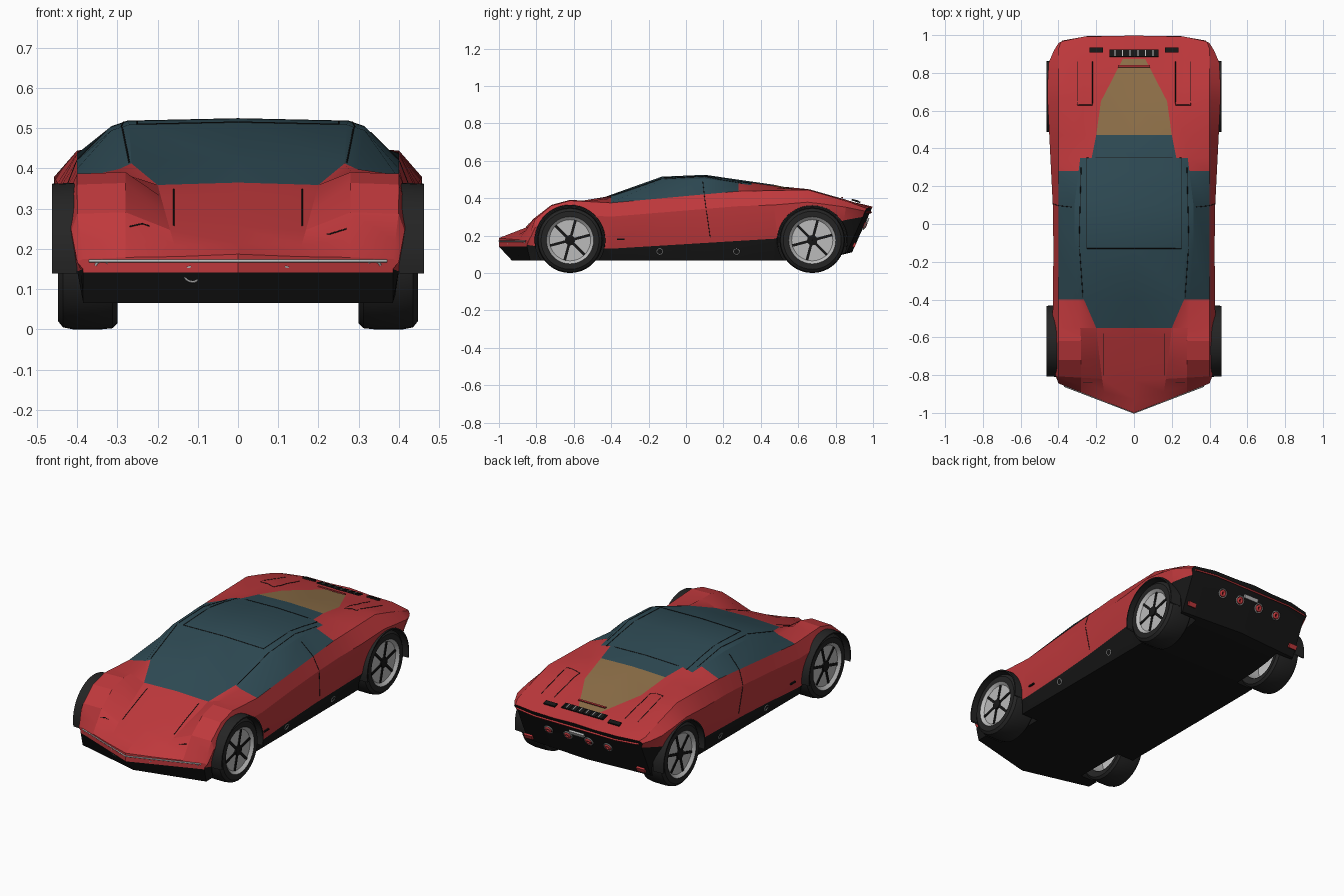
import bpy, bmesh, math
from mathutils import Vector, Matrix
from mathutils.bvhtree import BVHTree

if "Cube" in bpy.data.objects:
    bpy.data.objects.remove(bpy.data.objects["Cube"])


def mat(name, r, g, b):
    m = bpy.data.materials.new(name)
    m.diffuse_color = (r, g, b, 1)
    m.use_nodes = True
    m.node_tree.nodes["Principled BSDF"].inputs["Base Color"].default_value = m.diffuse_color
    return m


RED = mat("red_paint", .52, .04, .045)
BLACK = mat("black_trim", .008, .008, .008)
GLASS = mat("tinted_glass", .028, .07, .09)
BROWN = mat("engine_glass", .27, .16, .065)
SILVER = mat("silver", .5, .5, .5)
RUBBER = mat("rubber", .018, .018, .018)


def make(name, bm, mats, smooth=None):
    bmesh.ops.recalc_face_normals(bm, faces=bm.faces)
    me = bpy.data.meshes.new(name)
    bm.to_mesh(me)
    bm.free()
    for m in mats:
        me.materials.append(m)
    ob = bpy.data.objects.new(name, me)
    bpy.context.collection.objects.link(ob)
    if smooth:
        bpy.ops.object.select_all(action='DESELECT')
        ob.select_set(True)
        bpy.context.view_layer.objects.active = ob
        bpy.ops.object.shade_smooth_by_angle(angle=math.radians(smooth))
    return ob


def box(name, loc, size, m, rot=(0, 0, 0)):
    bm = bmesh.new()
    bmesh.ops.create_cube(bm, size=1)
    bm.transform(Matrix.Diagonal((*size, 1)))
    ob = make(name, bm, [m])
    ob.location, ob.rotation_euler = loc, rot
    return ob


def lathe(name, profile, m, loc, n=36, a0=0, a1=360, closed=True):
    """Revolve (radius, x) points about the x axis."""
    bm = bmesh.new()
    full = a1 - a0 == 360
    rings = []
    for i in range(n if full else n + 1):
        a = math.radians(a0 + (a1 - a0) * i / n)
        rings.append([bm.verts.new((x, r * math.cos(a), r * math.sin(a))) for r, x in profile])
    k = len(profile)
    for i in range(n):
        p, q = rings[i], rings[(i + 1) % len(rings)]
        for j in range(k if closed else k - 1):
            bm.faces.new((p[j], p[(j + 1) % k], q[(j + 1) % k], q[j]))
    ob = make(name, bm, [m], 35)
    ob.location = loc
    return ob


def line(name, pts, r, m):
    cu = bpy.data.curves.new(name, 'CURVE')
    cu.dimensions, cu.bevel_depth, cu.bevel_resolution = '3D', r, 0
    sp = cu.splines.new('POLY')
    sp.points.add(len(pts) - 1)
    for p, c in zip(sp.points, pts):
        p.co = (*c, 1)
    cu.materials.append(m)
    ob = bpy.data.objects.new(name, cu)
    bpy.context.collection.objects.link(ob)


def ring(name, loc, normal, r, m, tube=.004):
    q = Vector(normal).to_track_quat('Z', 'Y')
    pts = [Vector(loc) + q @ Vector((r * math.cos(a), r * math.sin(a), 0))
           for a in [i * math.tau / 16 for i in range(17)]]
    line(name, pts, tube, m)


# Body profiles along the length, the rest of each section follows from them
WIDTH = [(-1, .4), (-.62, .432), (0, .425), (.7, .46), (.9, .45), (1, .4)]
SILL = [(-1, .15), (-.4, .13), (.5, .185), (.86, .28), (1, .3)]
SHOULDER = [(-1, .175), (-.72, .36), (-.62, .387), (-.4, .375), (.28, .437), (.65, .445), (1, .345)]
ROOF = [(-1, .187), (-.8, .265), (-.55, .365), (-.13, .515), (.1, .525), (.47, .472), (1, .355)]
GLASS_EDGE = [(-1, .15), (-.55, .2), (-.4, .265), (.1, .275), (.47, .2), (.65, .175), (.87, .06), (1, .12)]
RAIL = [(-1, .28), (-.62, .28), (-.13, .315), (.1, .315), (.47, .27), (1, .265)]
STATIONS = [-1, -.93, -.83, -.72, -.62, -.55, -.4, -.13, .1, .28, .35, .47, .65, .75, .87, .95, 1]


def at(curve, t):
    for (a, u), (b, v) in zip(curve, curve[1:]):
        if t <= b:
            return u + (v - u) * (t - a) / (b - a)


def place(x, t, z):
    y = t + .39 * x * max(0, (-.8 - t) / .2)            # arrow-shaped nose
    y -= max(0, (t - .8) / .2) * ((.36 - z) * .45 + .2 * max(0, x - .25))  # undercut tail
    return x, y, z


def section(t):
    w, sill, sh, roof = (at(c, t) for c in (WIDTH, SILL, SHOULDER, ROOF))
    floor = .066 + .075 * max(0, (-.93 - t) / .07) + .045 * max(0, (t - .6) / .4)
    return [place(x, t, z) for x, z in (
        (0, floor), (.385, floor), (w - .015, sill), (w, sill + .7 * (sh - sill)),
        (min(.4, w - .015), sh), (at(RAIL, t), max(sh + .004, roof - .02)),
        (at(GLASS_EDGE, t), roof - .006), (0, roof))]


def paint(row, t):
    if row < 2:
        return 1
    if row == 4 and -.4 <= t <= .27 or row == 5 and -.4 <= t <= .34:
        return 2
    if row == 6 and -.55 <= t < .87:
        return 2 if t < .47 else 3
    return 0


bm = bmesh.new()
loops = []
for t in STATIONS:
    half = section(t)
    loops.append([bm.verts.new(p) for p in half] + [bm.verts.new((-x, y, z)) for x, y, z in half[6:0:-1]])
for s, t in enumerate(STATIONS[:-1]):
    for j in range(14):
        k = (j + 1) % 14
        f = bm.faces.new((loops[s][j], loops[s][k], loops[s + 1][k], loops[s + 1][j]))
        f.material_index = paint(j if j < 7 else 13 - j, t)
for loop, idx in ((loops[0], 0), (loops[-1], 1)):
    for part in (loop[:8], loop[7:] + loop[:1]):
        bm.faces.new(part).material_index = idx
bmesh.ops.recalc_face_normals(bm, faces=bm.faces)
surface = BVHTree.FromBMesh(bm)
body = make("body_shell", bm, [RED, BLACK, GLASS, BROWN], 18)

# Wheel wells cut out of the body
WHEELS = [(sx, y) for y in (-.62, .675) for sx in (1, -1)]
for sx, y in WHEELS:
    bm = bmesh.new()
    bmesh.ops.create_cone(bm, cap_ends=True, segments=40, radius1=.187, radius2=.187, depth=.3)
    bm.transform(Matrix.Translation((sx * .43, y, .175)) @ Matrix.Rotation(math.pi / 2, 4, 'Y'))
    cutter = make("wheel_well_cutter", bm, [BLACK])
    cutter.hide_render = True
    mod = body.modifiers.new("wheel_well", 'BOOLEAN')
    mod.operation, mod.object, mod.solver, mod.material_mode = 'DIFFERENCE', cutter, 'EXACT', 'TRANSFER'
    bpy.context.view_layer.objects.active = body
    bpy.ops.object.modifier_apply(modifier=mod.name)
    bpy.data.objects.remove(cutter)

# Wheels and arch liners
for sx, y in WHEELS:
    c = (0, y, .175)
    lathe("tyre", [(.125, sx * .31), (.16, sx * .3), (.172, sx * .312), (.175, sx * .34), (.175, sx * .41),
                   (.17, sx * .435), (.155, sx * .447), (.126, sx * .447)], RUBBER, c)
    lathe("rim", [(.124, sx * .31), (.118, sx * .4), (.02, sx * .425), (.02, sx * .432),
                  (.11, sx * .432), (.126, sx * .447)], SILVER, c, closed=False)
    lathe("hub", [(.001, sx * .445), (.028, sx * .44), (.028, sx * .41), (.001, sx * .41)], BLACK, c, 12)
    for i in range(6):
        a = math.tau * i / 6 + .26
        box("spoke_slot", (sx * .433, y + .065 * math.cos(a), .175 + .065 * math.sin(a)),
            (.006, .09, .014), BLACK, (a, 0, 0))
    lathe("arch_liner", [(.18, sx * .4), (.19, sx * .4), (.187, sx * .463), (.18, sx * .463)],
          RUBBER, c, 24, -11, 191)


# Panel gaps laid on the surface
def seam(name, pts, axis):
    out = []
    for a, b in zip(pts, pts[1:]):
        for i in range(9):
            p = Vector(a).lerp(Vector(b), i / 8)
            hit = surface.ray_cast(p + axis * 2, -axis)[0]
            if hit:
                out.append(hit)
    line(name, out, .002, BLACK)


UP, SIDE = Vector((0, 0, 1)), Vector((1, 0, 0))
seam("roof_panel_gap", [(-.25, -.13, 0), (.25, -.13, 0), (.25, .35, 0), (-.25, .35, 0), (-.25, -.13, 0)], UP)
for sx in (1, -1):
    seam("door_gap", [(0, .13, .19), (0, .1, .40), (0, .09, .49)], SIDE * sx)
    seam("window_pillar", [(sx * .27, -.39, 0), (sx * .29, -.1, 0), (sx * .28, .3, 0)], UP)
    seam("hood_gap", [(sx * .16, -.8, 0), (sx * .16, -.58, 0)], UP)
    seam("headlight_slit", [(sx * .22, -.84, 0), (sx * .27, -.84, 0)], UP)
    seam("deck_panel_gap", [(sx * x, y, 0) for x, y in
                            ((.22, .86), (.22, .63), (.3, .63), (.3, .86))], UP)
    # Lamps
    ring("front_outer_lamp", (sx * .335, -.862, .152), (sx * .3, -1, -.4), .02, SILVER)
    ring("front_inner_lamp", (sx * .115, -.943, .137), (sx * .3, -1, -.5), .02, SILVER)
    for y in (-.14, .27):
        ring("sill_lamp", (sx * .402, y, .115), (sx, 0, -.3), .016, SILVER, .003)
    box("side_marker", (sx * .42, -.35, .18), (.012, .04, .008), BLACK)
    for x in (.065, .185):
        loc = (sx * x, .958, .255)
        ring("tail_lamp_ring", loc, (0, 1, -.45), .024, SILVER)
        ring("tail_lamp", loc, (0, 1, -.45), .012, RED, .009)
    box("rear_reflector", (sx * .35, .9, .15), (.05, .012, .025), RED, (-.42, 0, 0))
    box("small_deck_vent", (sx * .2, .92, .381), (.07, .025, .008), BLACK, (-.3, 0, 0))

line("front_light_bar", [(-.37, -.858, .17), (0, -1, .17), (.37, -.858, .17)], .004, SILVER)
line("rear_light_bar", [(-.38, .965, .325), (-.25, .988, .325), (.25, .988, .325), (.38, .965, .325)], .006, RED)
box("plate_holder", (0, .972, .285), (.09, .012, .02), SILVER, (-.42, 0, 0))

# Slatted deck vent and engine cover rib
box("deck_vent", (0, .905, .386), (.26, .04, .006), BLACK, (-.24, 0, 0))
for i in range(13):
    box("vent_slat", (-.12 + .02 * i, .905, .389), (.005, .034, .006), SILVER if i % 2 else BLACK, (-.24, 0, 0))
box("engine_cover_rib", (0, .835, .403), (.17, .01, .006), RED, (-.19, 0, 0))
